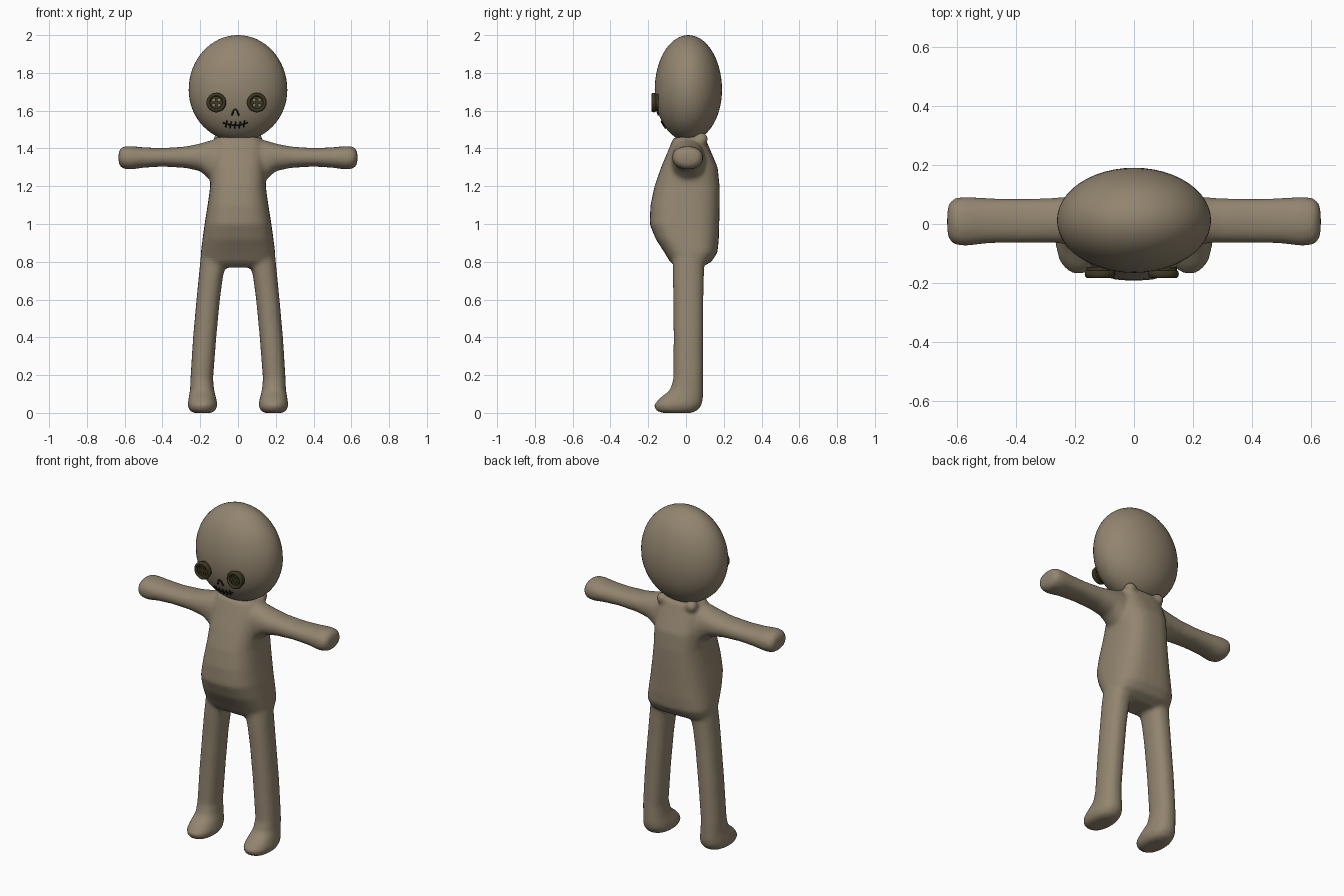
import bpy, bmesh, math
from mathutils import Matrix, Vector

if "Cube" in bpy.data.objects:
    bpy.data.objects.remove(bpy.data.objects["Cube"])


def material(name, color):
    m = bpy.data.materials.new(name)
    m.diffuse_color = (*color, 1)
    m.use_nodes = True
    m.node_tree.nodes["Principled BSDF"].inputs["Base Color"].default_value = m.diffuse_color
    return m


CLOTH = material("cloth", (0.29, 0.235, 0.16))
BUTTON = material("button", (0.045, 0.037, 0.015))
THREAD = material("thread", (0.012, 0.01, 0.007))


def finish(bm, name, mat):
    bmesh.ops.recalc_face_normals(bm, faces=bm.faces)
    for f in bm.faces:
        f.smooth = True
    me = bpy.data.meshes.new(name)
    bm.to_mesh(me)
    bm.free()
    ob = bpy.data.objects.new(name, me)
    bpy.context.collection.objects.link(ob)
    me.materials.append(mat)
    return ob


def loft(bm, rings, place, power=2.0, n=32):
    """Closed tube; each ring is (t, u0, u1, v0, v1), a superellipse in that box."""
    loops = []
    for t, u0, u1, v0, v1 in rings:
        loop = []
        for i in range(n):
            a = math.tau * i / n
            c, s = math.cos(a), math.sin(a)
            u = math.copysign(abs(c) ** (2 / power), c)
            v = math.copysign(abs(s) ** (2 / power), s)
            loop.append(bm.verts.new(place(t, (u0 + u1) / 2 + u * (u1 - u0) / 2,
                                           (v0 + v1) / 2 + v * (v1 - v0) / 2)))
        loops.append(loop)
    for a, b in zip(loops, loops[1:]):
        for i in range(n):
            j = (i + 1) % n
            bm.faces.new((a[i], a[j], b[j], b[i]))
    bm.faces.new(loops[0])
    bm.faces.new(loops[-1])


# Body: torso, arms, legs and feet fused into one stuffed skin
bm = bmesh.new()
torso = [(.77, .15, -.05, .08), (.80, .193, -.085, .135), (.85, .197, -.115, .167),
         (.92, .188, -.16, .174), (1.0, .177, -.193, .176), (1.1, .161, -.188, .178),
         (1.2, .147, -.167, .178), (1.3, .147, -.132, .168), (1.4, .145, -.09, .125),
         (1.46, .12, -.065, .1)]
loft(bm, [(z, -w, w, y0, y1) for z, w, y0, y1 in torso],
     lambda t, u, v: (u, v, t), 2.8)
arm = [(.08, -.08, .1, 1.18, 1.45), (.15, -.075, .1, 1.235, 1.442), (.2, -.07, .095, 1.28, 1.426),
       (.28, -.064, .088, 1.297, 1.41), (.4, -.064, .086, 1.304, 1.402),
       (.5, -.066, .088, 1.298, 1.406), (.57, -.075, .092, 1.288, 1.413),
       (.61, -.07, .088, 1.293, 1.41), (.627, -.052, .07, 1.31, 1.393),
       (.633, -.025, .04, 1.335, 1.37)]
leg = [(.0, .14, .235, -.13, .03), (.012, .12, .256, -.158, .06), (.04, .108, .267, -.172, .083),
       (.075, .115, .262, -.143, .09), (.12, .126, .254, -.085, .09),
       (.18, .132, .252, -.067, .09), (.4, .115, .238, -.066, .092),
       (.6, .096, .22, -.067, .092), (.72, .08, .208, -.07, .095), (.84, .05, .196, -.07, .1)]
for s in (-1, 1):
    loft(bm, arm, lambda t, u, v: (s * t, u, v), 2.2)
    loft(bm, leg, lambda t, u, v: (s * u, v, t), 2.3)
    # puckered seam corners behind the neck
    bmesh.ops.create_uvsphere(bm, u_segments=16, v_segments=10, radius=.036,
                              matrix=Matrix.Translation((s * .095, .082, 1.45)))
body = finish(bm, "body", CLOTH)
rm = body.modifiers.new("fuse", 'REMESH')
rm.mode = 'VOXEL'
rm.voxel_size = .011
rm.use_smooth_shade = True
sm = body.modifiers.new("soften", 'SMOOTH')
sm.factor = .5
sm.iterations = 8

# Head: egg with a slightly fuller bottom
HZ, UP, DOWN, HX, HY, YC = 1.71, .29, .272, .261, .178, .0125
bm = bmesh.new()
bmesh.ops.create_uvsphere(bm, u_segments=48, v_segments=32, radius=1)
for v in bm.verts:
    x, y, z = v.co
    v.co = (x * HX, YC + y * HY, HZ + z * (UP if z > 0 else DOWN))
finish(bm, "head", CLOTH)


def on_face(x, z):
    dz = (z - HZ) / (UP if z > HZ else DOWN)
    return Vector((x, YC - HY * math.sqrt(max(0, 1 - (x / HX) ** 2 - dz * dz)) - .003, z))


# Button eyes: disc with a raised rim and four thread holes
def cylinder(bm, x, y0, y1, z, r, n):
    m = Matrix.Translation((x, (y0 + y1) / 2, z)) @ Matrix.Rotation(math.pi / 2, 4, 'X')
    bmesh.ops.create_cone(bm, cap_ends=True, segments=n, radius1=r, radius2=r,
                          depth=abs(y1 - y0), matrix=m)


for side, ex in (("left", -.115), ("right", .1)):
    ez = 1.643
    bm = bmesh.new()
    cylinder(bm, ex, -.174, -.145, ez, .046, 32)
    button = finish(bm, side + "_button", BUTTON)
    bm = bmesh.new()
    for dx in (-.014, .014):
        for dz in (-.014, .014):
            cylinder(bm, ex + dx, -.2, -.1, ez + dz, .008, 12)
    cutter = finish(bm, side + "_hole_cutter", BUTTON)
    cutter.hide_render = True
    cutter.hide_set(True)
    cut = button.modifiers.new("holes", 'BOOLEAN')
    cut.object = cutter
    cut.solver = 'EXACT'
    for p in button.data.polygons:
        p.use_smooth = False
    bpy.ops.mesh.primitive_torus_add(location=(ex, -.17, ez), rotation=(math.pi / 2, 0, 0),
                                     major_radius=.042, minor_radius=.01,
                                     major_segments=32, minor_segments=10)
    rim = bpy.context.object
    rim.name = side + "_button_rim"
    rim.scale.z = 1.4
    rim.data.materials.append(BUTTON)
    bpy.ops.object.shade_smooth()


# Stitched nose and mouth: thread laid on the face
def thread(name, lines, r=.0045):
    cu = bpy.data.curves.new(name, 'CURVE')
    cu.dimensions = '3D'
    cu.bevel_depth = r
    cu.bevel_resolution = 2
    cu.use_fill_caps = True
    for line in lines:
        sp = cu.splines.new('POLY')
        sp.points.add(len(line) - 1)
        for p, (x, z) in zip(sp.points, line):
            p.co = (*on_face(x, z), 1)
    cu.materials.append(THREAD)
    bpy.context.collection.objects.link(bpy.data.objects.new(name, cu))


def mouth_z(x):
    return 1.523 + 3.2 * (x + .015) ** 2


thread("nose", [[(-.032, 1.575), (-.025, 1.598), (-.014, 1.608), (-.004, 1.598), (.004, 1.575)]])
xs = [-.08 + .0132 * i for i in range(11)]
stitches = [[(x - .003, mouth_z(x) - .017), (x + .003, mouth_z(x) + .017)]
            for x in (-.062, -.039, -.015, .009, .032)]
thread("mouth", [[(x, mouth_z(x)) for x in xs]] + stitches, .004)
